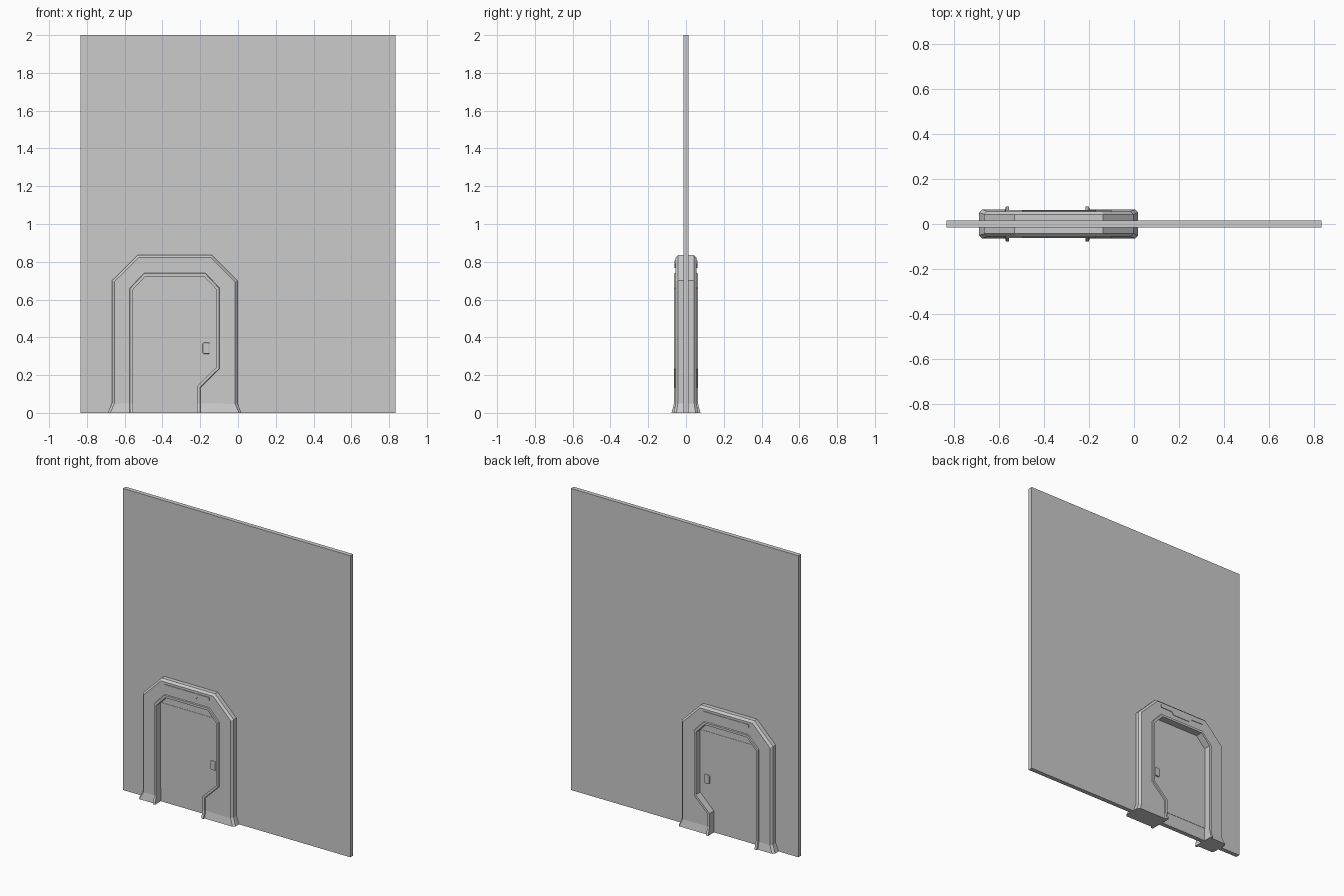
import bpy, bmesh
from mathutils import Vector

if "Cube" in bpy.data.objects:
    bpy.data.objects.remove(bpy.data.objects["Cube"])


def make_object(name, bm):
    bmesh.ops.recalc_face_normals(bm, faces=bm.faces)
    me = bpy.data.meshes.new(name)
    bm.to_mesh(me)
    bm.free()
    ob = bpy.data.objects.new(name, me)
    bpy.context.collection.objects.link(ob)
    return ob


def prism(name, outline, y0, y1, bevel=0.0):
    """Extrude an x/z outline from y0 to y1."""
    bm = bmesh.new()
    a = [bm.verts.new((x, y0, z)) for x, z in outline]
    b = [bm.verts.new((x, y1, z)) for x, z in outline]
    bm.faces.new(a)
    bm.faces.new(b[::-1])
    n = len(outline)
    for i in range(n):
        j = (i + 1) % n
        bm.faces.new((a[i], b[i], b[j], a[j]))
    ob = make_object(name, bm)
    if bevel:
        m = ob.modifiers.new("bevel", 'BEVEL')
        m.width, m.segments = bevel, 2
    return ob


def rect(x0, x1, z0, z1):
    return [(x0, z0), (x1, z0), (x1, z1), (x0, z1)]


def inset(path, d):
    """Mitred offset of an open arch path towards the doorway; ends stay on the floor."""
    pts = [Vector(p) for p in path]
    nrm = []
    for p, q in zip(pts, pts[1:]):
        t = (q - p).normalized()
        nrm.append(Vector((t.y, -t.x)))
    out = []
    for i, p in enumerate(pts):
        if i == 0 or i == len(pts) - 1:
            out.append((p.x + (d if i == 0 else -d), 0.0))
        else:
            m = (nrm[i - 1] + nrm[i]).normalized()
            q = p + m * (d / m.dot(nrm[i]))
            out.append((q.x, q.y))
    return out


# Wall slab
prism("wall", rect(-0.835, 0.835, 0, 2), -0.0145, 0.0145)

# Door frame: chamfered outer edge, flat face, raised trim round the opening, flared feet
outer = [(-0.69, 0), (-0.668, 0.05), (-0.668, 0.70), (-0.532, 0.835), (-0.138, 0.835),
         (-0.002, 0.70), (-0.002, 0.24), (-0.002, 0.14), (-0.002, 0.05), (0.018, 0)]
opening = [(-0.574, 0), (-0.574, 0.05), (-0.574, 0.66), (-0.498, 0.74), (-0.172, 0.74),
           (-0.098, 0.662), (-0.098, 0.233), (-0.198, 0.135), (-0.198, 0.05), (-0.198, 0)]
face_edge = inset(outer, 0.013)
trim_inner = inset(opening, 0.018)
# (path, half depth, extra depth at the floor)
rails = [(outer, 0.043, 0.008), (face_edge, 0.056, 0.009), (opening, 0.056, 0.009),
         (inset(opening, 0.003), 0.063, 0.014), (trim_inner, 0.063, 0.014)]

bm = bmesh.new()
rings = []
for i in range(len(outer)):
    foot = 1 if i in (0, len(outer) - 1) else 0
    sec = [(p[i], h + foot * f) for p, h, f in rails]
    ring = [(x, -y, z) for (x, z), y in sec] + [(x, y, z) for (x, z), y in reversed(sec)]
    rings.append([bm.verts.new(c) for c in ring])
for r, s in zip(rings, rings[1:]):
    n = len(r)
    for k in range(n):
        bm.faces.new((r[k], r[(k + 1) % n], s[(k + 1) % n], s[k]))
bm.faces.new(rings[0])
bm.faces.new(rings[-1][::-1])
make_object("door_frame", bm)

# Door leaf, set in the wall behind the frame
prism("door_leaf", rect(-0.565, -0.107, 0.087, 0.656), -0.0165, 0.0165)

# Lintel lamp and door handle on both faces
lamp = [(-0.50, 0.807), (-0.50, 0.787), (-0.412, 0.786), (-0.395, 0.767),
        (-0.272, 0.767), (-0.255, 0.786), (-0.17, 0.787), (-0.17, 0.807)]
for side, s in (("front", -1), ("back", 1)):
    prism("lintel_lamp_" + side, lamp, s * 0.05, s * 0.060)
    prism("handle_" + side, rect(-0.187, -0.150, 0.312, 0.372), s * 0.012, s * 0.026, 0.006)
